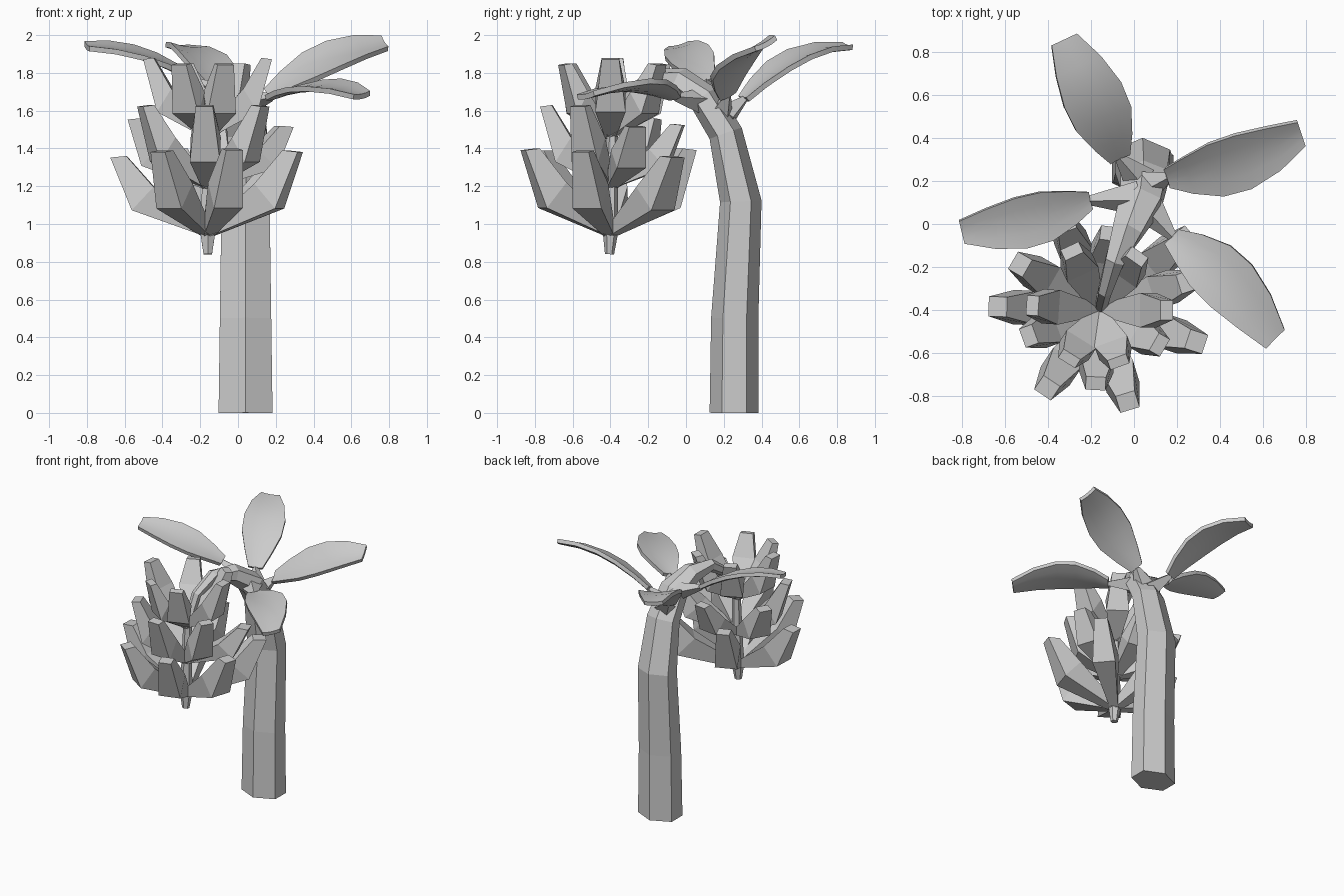
import bpy, bmesh
from math import sin, cos, radians
from mathutils import Vector

if "Cube" in bpy.data.objects:
    bpy.data.objects.remove(bpy.data.objects["Cube"], do_unlink=True)

colour = (0.6, 0.6, 0.6, 1)
grey = bpy.data.materials.new("plain grey")
grey.use_nodes = True
grey.diffuse_color = colour
grey.node_tree.nodes["Principled BSDF"].inputs["Base Color"].default_value = colour


def loft(name, rings, smooth=False):
    """Skin a row of equal point rings and cap both ends."""
    bm = bmesh.new()
    loops = [[bm.verts.new(p) for p in ring] for ring in rings]
    n = len(loops[0])
    for a, b in zip(loops, loops[1:]):
        for i in range(n):
            j = (i + 1) % n
            bm.faces.new((a[i], a[j], b[j], b[i]))
    bm.faces.new(loops[0])
    bm.faces.new(loops[-1])
    bmesh.ops.recalc_face_normals(bm, faces=bm.faces)
    mesh = bpy.data.meshes.new(name)
    bm.to_mesh(mesh)
    bm.free()
    mesh.materials.append(grey)
    obj = bpy.data.objects.new(name, mesh)
    bpy.context.collection.objects.link(obj)
    if smooth:
        bpy.ops.object.select_all(action='DESELECT')
        obj.select_set(True)
        bpy.context.view_layer.objects.active = obj
        bpy.ops.object.shade_smooth_by_angle(angle=radians(35))


def tube(name, stations, axis=(1, 0, 0), sides=6):
    """Faceted tube; each station is (point, width radius, depth radius)."""
    pts = [Vector(s[0]) for s in stations]
    rings = []
    for i, (_, rx, ry) in enumerate(stations):
        t = (pts[min(i + 1, len(pts) - 1)] - pts[max(i - 1, 0)]).normalized()
        side = Vector(axis)
        side = (side - t * side.dot(t)).normalized()
        up = t.cross(side)
        angles = [radians(360 * k / sides) for k in range(sides)]
        rings.append([pts[i] + side * rx * sin(a) + up * ry * cos(a) for a in angles])
    loft(name, rings)


# Trunk that bends forward and narrows into the hanging fruit stalk
tube("trunk", [
    ((0.04, 0.255, 0), 0.165, 0.13),
    ((0.04, 0.258, 0.5), 0.157, 0.125),
    ((0.04, 0.29, 1.12), 0.147, 0.11),
    ((0.045, 0.21, 1.48), 0.125, 0.09),
    ((0.03, 0.1, 1.66), 0.11, 0.085),
    ((-0.03, -0.03, 1.76), 0.08, 0.07),
    ((-0.09, -0.17, 1.78), 0.05, 0.045),
    ((-0.135, -0.31, 1.68), 0.035, 0.035),
    ((-0.155, -0.39, 1.48), 0.03, 0.03),
    ((-0.16, -0.4, 0.95), 0.045, 0.04),
    ((-0.16, -0.405, 0.84), 0.026, 0.024),
])


def banana(name, hub, angle, reach, rise):
    """Four-sided bent fruit: thin at the hub, widest at the elbow, blunt at the tip."""
    d = Vector((cos(radians(angle)), sin(radians(angle)), 0))
    s = Vector((-d.y, d.x, 0))
    up = Vector((0, 0, 1))
    profile = [
        ((0, -0.05), (0, 0.07), 0.025),
        ((0.8, 0.3), (0.57, 0.6), 0.08),
        ((1.03, 0.98), (0.86, 1.0), 0.046),
    ]
    rings = []
    for outer, inner, w in profile:
        o = hub + d * outer[0] * reach + up * outer[1] * rise
        i = hub + d * inner[0] * reach + up * inner[1] * rise
        rings.append([o + s * w, o - s * w, i - s * w, i + s * w])
    loft(name, rings)


# Three tiers of fruit: hub height, then (angle, reach, rise) of each fruit
tiers = {
    "lower": (0.95, [(178, 0.5, 0.41), (236, 0.46, 0.44), (287, 0.47, 0.45),
                     (342, 0.5, 0.44), (40, 0.54, 0.41), (112, 0.46, 0.45)]),
    "middle": (1.2, [(200, 0.37, 0.43), (267, 0.36, 0.43), (330, 0.34, 0.43),
                     (18, 0.45, 0.32), (82, 0.38, 0.33), (150, 0.45, 0.36)]),
    "upper": (1.47, [(176, 0.33, 0.41), (238, 0.28, 0.38), (290, 0.27, 0.38),
                     (0, 0.33, 0.41), (55, 0.32, 0.38), (115, 0.32, 0.38)]),
}
for tier, (z, fruits) in tiers.items():
    for n, (angle, reach, rise) in enumerate(fruits, 1):
        banana(f"{tier}_banana_{n}", Vector((-0.16, -0.4, z)), angle, reach, rise)


def leaf(name, base, mid, tip, bank, root, width=1.0):
    """Cupped blade along a curve; bank tilts its left edge up or down."""
    a, b, c = Vector(base), Vector(mid), Vector(tip)
    side = Vector((0, 0, 1)).cross(c - a).normalized()
    side = (side + Vector((0, 0, bank))).normalized()
    rings = []
    for t, w in [(0, 0.05), (0.15, 0.095), (0.35, 0.14), (0.55, 0.145), (0.78, 0.115), (1, 0.065)]:
        # Quadratic curve that passes through the middle point
        p = a * (1 - t) * (1 - 2 * t) + b * 4 * t * (1 - t) + c * t * (2 * t - 1)
        slope = a * (4 * t - 3) + b * (4 - 8 * t) + c * (4 * t - 1)
        normal = slope.cross(side).normalized()
        w *= width
        row = [p + side * w * u + normal * 0.12 * w * u * u for u in (-1, -0.5, 0, 0.5, 1)]
        rings.append([q + normal * 0.014 for q in row] + [q - normal * 0.014 for q in reversed(row)])
    loft(name, rings, smooth=True)
    # Tapering stalk from the trunk into the blade
    tube(name + "_stalk", [(root, 0.08, 0.07), (base, 0.022, 0.02)], axis=side, sides=4)


leaf("back_leaf", (-0.07, 0.31, 1.66), (-0.185, 0.58, 1.87), (-0.325, 0.855, 1.935), 0.1, (0.03, 0.2, 1.56))
leaf("left_leaf", (0.16, 0.22, 1.68), (0.48, 0.29, 1.865), (0.775, 0.425, 1.95), 0.5, (0.06, 0.18, 1.58))
leaf("right_leaf", (-0.21, 0.11, 1.75), (-0.5, 0.015, 1.885), (-0.8, -0.035, 1.935), -0.25,
     (0.01, 0.12, 1.66), width=0.85)
leaf("front_leaf", (0.18, -0.06, 1.67), (0.43, -0.26, 1.72), (0.655, -0.53, 1.675), 0.15,
     (0.06, 0.08, 1.65), width=0.95)
